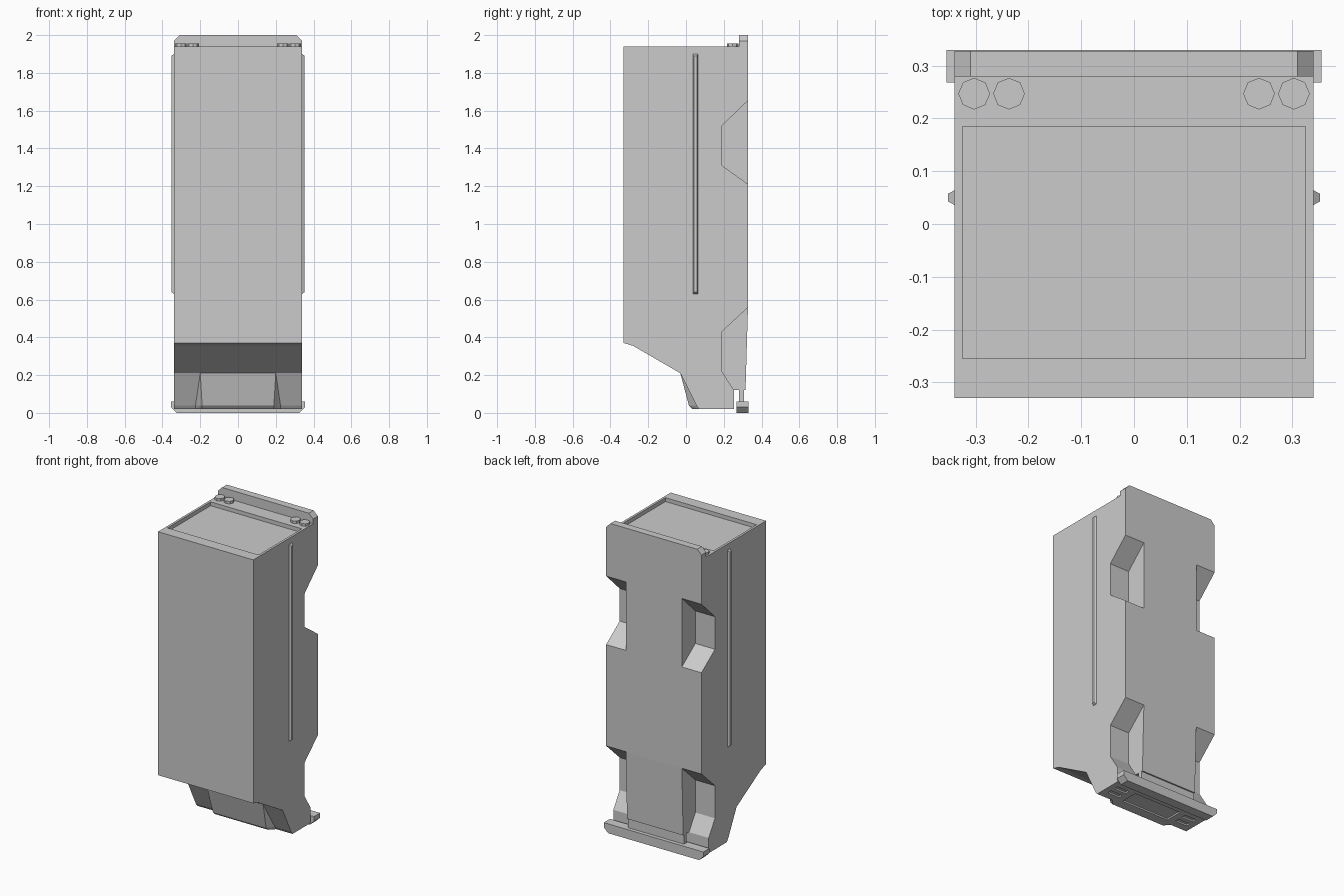
import bpy, bmesh, math
from mathutils import Vector

if "Cube" in bpy.data.objects:
    bpy.data.objects.remove(bpy.data.objects["Cube"])

grey = bpy.data.materials.new("neutral grey")
grey.diffuse_color = (0.6, 0.6, 0.6, 1)
grey.use_nodes = True
grey.node_tree.nodes["Principled BSDF"].inputs["Base Color"].default_value = grey.diffuse_color


def finish(name, bm):
    bmesh.ops.recalc_face_normals(bm, faces=bm.faces)
    me = bpy.data.meshes.new(name)
    bm.to_mesh(me)
    bm.free()
    me.materials.append(grey)
    ob = bpy.data.objects.new(name, me)
    bpy.context.collection.objects.link(ob)
    return ob


def extrude(name, pts, axis, a, b):
    """Extrude a 2D profile along x (pts = y,z) or along y (pts = x,z)."""
    bm = bmesh.new()
    place = (lambda p, t: (t, p[0], p[1])) if axis == 'x' else (lambda p, t: (p[0], t, p[1]))
    face = bm.faces.new([bm.verts.new(place(p, a)) for p in pts])
    out = bmesh.ops.extrude_face_region(bm, geom=[face])
    move = Vector((b - a, 0, 0)) if axis == 'x' else Vector((0, b - a, 0))
    bmesh.ops.translate(bm, vec=move, verts=[v for v in out['geom'] if isinstance(v, bmesh.types.BMVert)])
    return finish(name, bm)


def box(name, x0, x1, y0, y1, z0, z1):
    return extrude(name, [(y0, z0), (y1, z0), (y1, z1), (y0, z1)], 'x', x0, x1)


def hull(name, pts):
    bm = bmesh.new()
    for p in pts:
        bm.verts.new(p)
    bmesh.ops.convex_hull(bm, input=bm.verts)
    bmesh.ops.dissolve_limit(bm, angle_limit=0.01, verts=bm.verts, edges=bm.edges)
    return finish(name, bm)


# Main case: side profile with sloped underside and narrow foot
body = extrude("case_body", [(-.33, 1.94), (-.33, .37), (-.28, .355), (-.03, .21), (.055, .04), (.07, .02),
                             (.255, .02), (.255, .12), (.315, .12), (.328, .555), (.328, 1.94)], 'x', -.34, .34)

# Cutters: top tray, back grip notches, recesses under the foot
cutters = [box("tray_cutter", -.325, .325, -.255, .185, 1.915, 2.1),
           box("foot_panel_cutter", -.17, .17, .10, .215, -.1, .03)]
for s in (-1, 1):
    a, b = s * .2, s * .5
    cutters.append(extrude("upper_notch_cutter", [(.19, 1.52), (.19, 1.31), (.40, 1.16), (.40, 1.7225)], 'x', a, b))
    cutters.append(extrude("lower_notch_cutter", [(.19, .43), (.19, .22), (.26, .11), (.40, .11), (.40, .625)], 'x', a, b))
    for y in (.12, .18):
        x0, x1 = sorted((s * .215, s * .30))
        cutters.append(box("foot_slot_cutter", x0, x1, y, y + .03, -.1, .03))
for c in cutters:
    m = body.modifiers.new(c.name, 'BOOLEAN')
    m.operation, m.solver, m.object = 'DIFFERENCE', 'EXACT', c

# Bake the cuts, then drop the cutters
dg = bpy.context.evaluated_depsgraph_get()
cut_mesh = bpy.data.meshes.new_from_object(body.evaluated_get(dg))
body.modifiers.clear()
body.data = cut_mesh
for c in cutters:
    bpy.data.objects.remove(c)

# Raised wedge on the front of the foot
hull("foot_front_wedge", [(s * x, y, z) for s in (-1, 1) for x, y, z in
                          ((.2, -.03, .21), (.19, .015, .04), (.225, .055, .04), (.19, .035, .02), (.225, .07, .02))])

# Back lip on top and chamfered plate at the bottom, with its neck
extrude("top_back_lip", [(-.34, 1.94), (.34, 1.94), (.34, 1.97), (.31, 2), (-.31, 2), (-.34, 1.97)], 'y', .28, .328)
extrude("bottom_back_plate", [(-.355, .06), (-.355, .03), (-.325, 0), (.325, 0), (.355, .03), (.355, .06)], 'y', .268, .33)
box("plate_neck", -.2, .2, .28, .306, .055, .125)

for s in (-1, 1):
    # Tapered side rails
    hull("side_rail", [(s * x, .05 + k * w, z) for k in (-1, 1) for x, w, zs in
                       ((.34, .014, (.63, 1.9)), (.353, .007, (.64, 1.89))) for z in zs])
    # Octagonal bolt heads
    for x in (.237, .303):
        bm = bmesh.new()
        bmesh.ops.create_cone(bm, cap_ends=True, segments=8, radius1=.03, radius2=.03, depth=.016)
        bmesh.ops.translate(bm, vec=(s * x, .247, 1.948), verts=bm.verts)
        finish("bolt_head", bm)
